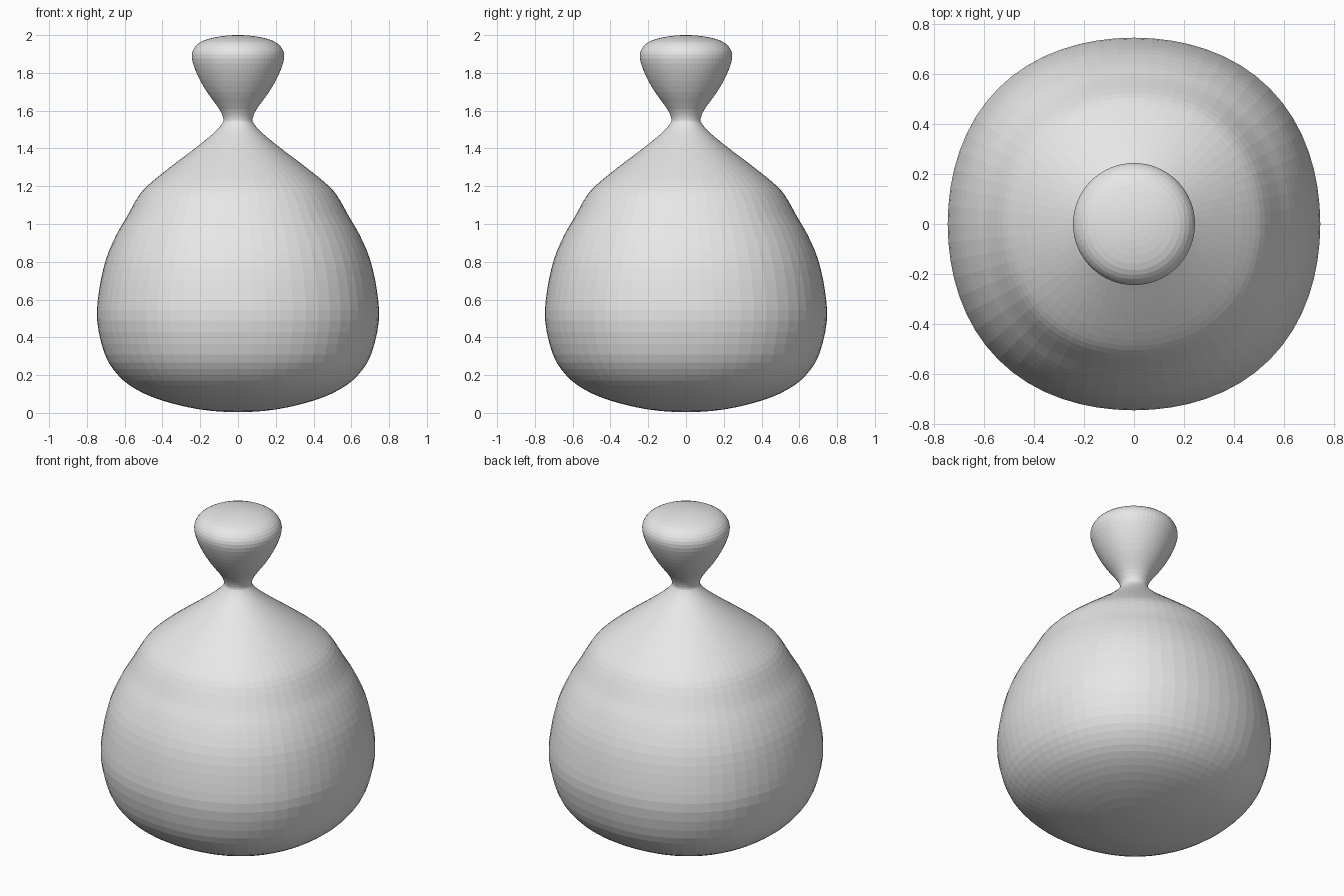
import bpy, bmesh, math

if "Cube" in bpy.data.objects:
    bpy.data.objects.remove(bpy.data.objects["Cube"])

# Tied sack: half-width / height profile, from the base up to the gathered top
PROFILE = [(0.0, 0.004), (0.2, 0.018), (0.40, 0.065), (0.54, 0.125), (0.635, 0.20),
           (0.705, 0.31), (0.746, 0.49), (0.735, 0.65), (0.70, 0.81), (0.645, 0.94),
           (0.59, 1.035), (0.525, 1.15), (0.465, 1.215), (0.36, 1.30), (0.228, 1.40),
           (0.13, 1.48), (0.085, 1.53), (0.078, 1.56), (0.10, 1.61), (0.165, 1.70),
           (0.215, 1.79), (0.244, 1.875), (0.233, 1.93), (0.185, 1.97),
           (0.095, 1.993), (0.0, 2.0)]
SIDES = 64
STEPS = 3


def smooth_profile(pts):
    # Catmull-Rom interpolation, mirrored at both poles
    ext = [(-pts[1][0], pts[1][1])] + pts + [(-pts[-2][0], pts[-2][1])]
    out = []
    for i in range(1, len(ext) - 2):
        a, b, c, d = ext[i - 1:i + 3]
        for s in range(STEPS):
            t = s / STEPS
            out.append(tuple(0.5 * (2 * q + (r - p) * t + (2 * p - 5 * q + 4 * r - w) * t * t
                                    + (3 * q - p - 3 * r + w) * t ** 3)
                             for p, q, r, w in zip(a, b, c, d)))
    return out[1:]


bm = bmesh.new()
bottom = bm.verts.new((0, 0, PROFILE[0][1]))
top = bm.verts.new((0, 0, PROFILE[-1][1]))

# Rings: slightly squarish in the body, round above the neck
rings = []
for r, z in smooth_profile(PROFILE):
    k = 0.03 * min(1, max(0, (1.6 - z) / 0.4))
    ring = []
    for i in range(SIDES):
        a = math.tau * i / SIDES
        rr = r * (1 + k * (1 - math.cos(4 * a)) / 2)
        ring.append(bm.verts.new((rr * math.cos(a), rr * math.sin(a), z)))
    rings.append(ring)

for i in range(SIDES):
    j = (i + 1) % SIDES
    bm.faces.new((bottom, rings[0][j], rings[0][i]))
    bm.faces.new((top, rings[-1][i], rings[-1][j]))
    for lo, hi in zip(rings, rings[1:]):
        bm.faces.new((lo[i], lo[j], hi[j], hi[i]))

mesh = bpy.data.meshes.new("sack")
bm.to_mesh(mesh)
bm.free()
sack = bpy.data.objects.new("sack", mesh)
bpy.context.collection.objects.link(sack)

# Plain light grey cloth
cloth = bpy.data.materials.new("light grey cloth")
cloth.diffuse_color = (0.8, 0.8, 0.8, 1)
cloth.use_nodes = True
cloth.node_tree.nodes["Principled BSDF"].inputs["Base Color"].default_value = cloth.diffuse_color
mesh.materials.append(cloth)
